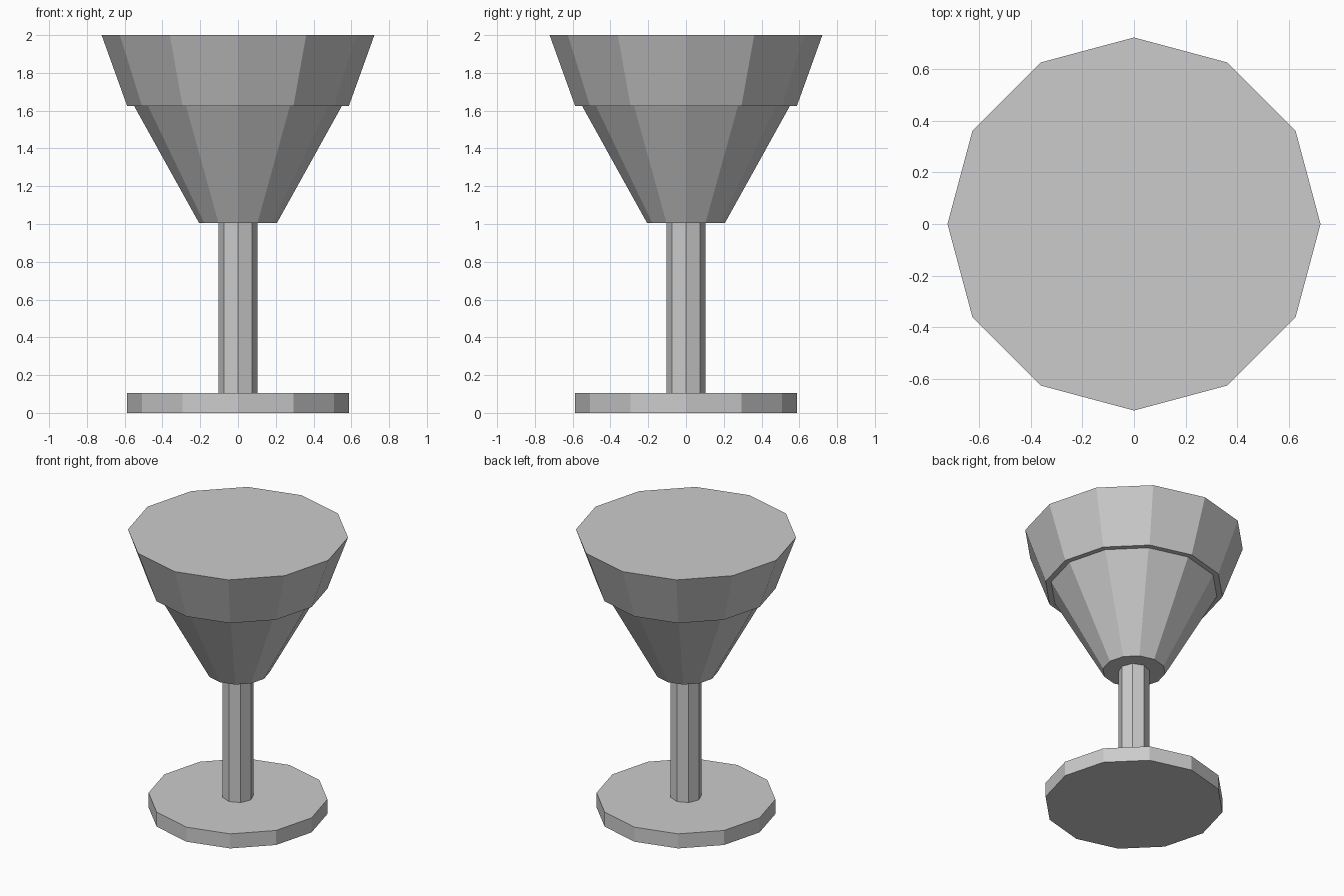
import bpy, bmesh
from math import cos, sin, tau

if "Cube" in bpy.data.objects:
    bpy.data.objects.remove(bpy.data.objects["Cube"])

grey = bpy.data.materials.new("light_grey")
grey.diffuse_color = (0.6, 0.6, 0.6, 1)
grey.use_nodes = True
grey.node_tree.nodes["Principled BSDF"].inputs["Base Color"].default_value = grey.diffuse_color


def frustum(name, sides, z0, r0, z1, r1):
    """Closed flat-faced cone section with corners on the x and y axes."""
    bm = bmesh.new()
    rings = [[bm.verts.new((r * cos(tau * i / sides), r * sin(tau * i / sides), z))
              for i in range(sides)] for z, r in ((z0, r0), (z1, r1))]
    low, high = rings
    for i in range(sides):
        j = (i + 1) % sides
        bm.faces.new((low[i], low[j], high[j], high[i]))
    bm.faces.new(low[::-1])
    bm.faces.new(high)
    mesh = bpy.data.meshes.new(name)
    bm.to_mesh(mesh)
    bm.free()
    mesh.materials.append(grey)
    obj = bpy.data.objects.new(name, mesh)
    bpy.context.collection.objects.link(obj)
    return obj


# Round foot, slim stem, tapered bowl and its wider rim section
frustum("foot", 12, 0.0, 0.587, 0.105, 0.587)
frustum("stem", 8, 0.105, 0.103, 1.005, 0.103)
frustum("bowl", 12, 1.005, 0.206, 1.625, 0.55)
frustum("rim", 12, 1.625, 0.587, 2.0, 0.722)
